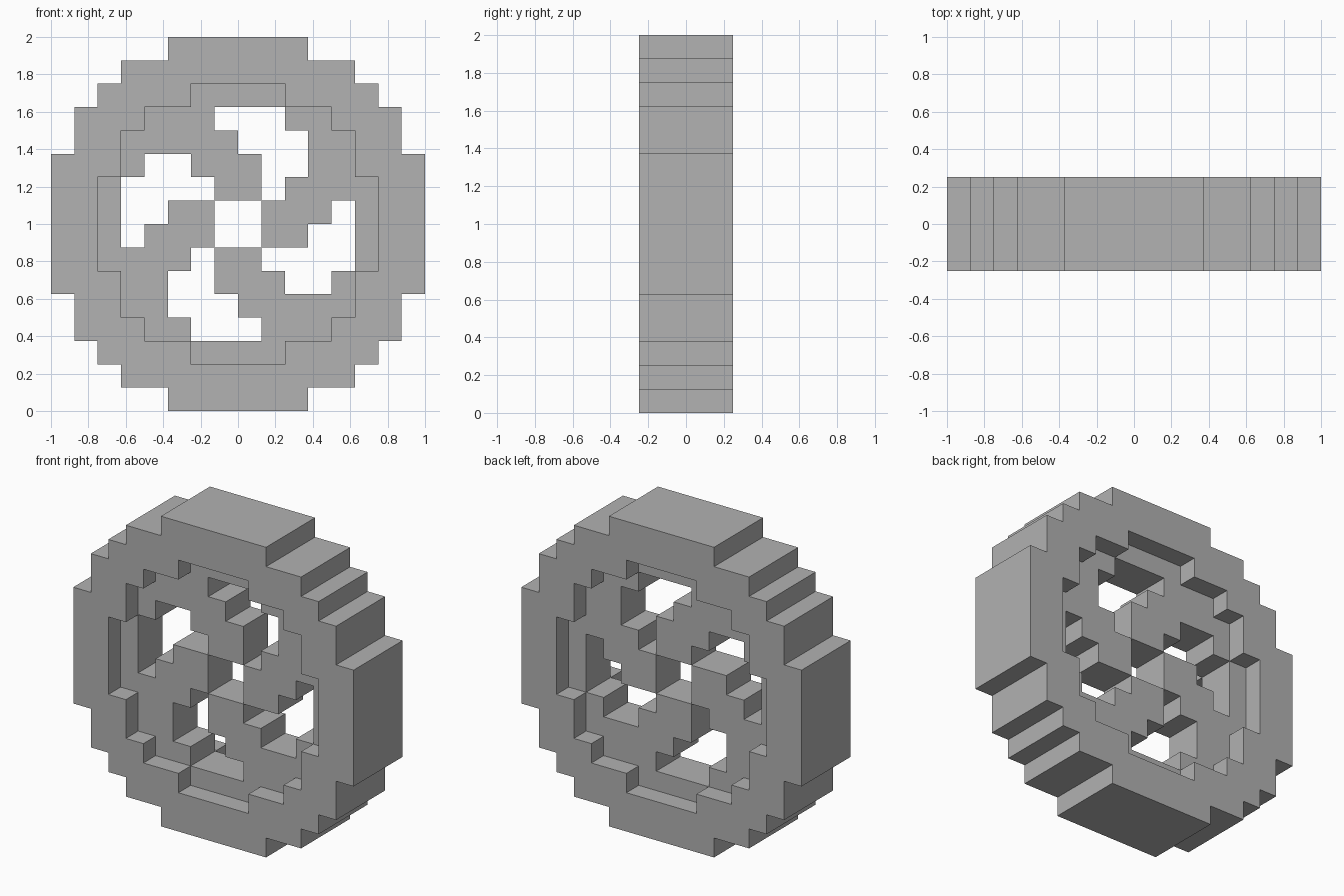
import bpy
import bmesh

cube = bpy.data.objects.get("Cube")
if cube:
    bpy.data.objects.remove(cube, do_unlink=True)

CELL = 0.125   # size of one block
N = 8          # half the wheel's width in blocks

grey = bpy.data.materials.new("grey")
grey.use_nodes = True
colour = (0.445, 0.445, 0.445, 1)
grey.diffuse_color = colour
grey.node_tree.nodes["Principled BSDF"].inputs["Base Color"].default_value = colour

# Half widths of the stepped circles, one per row outward from the centre
OUTER = [8, 8, 8, 7, 7, 6, 5, 3]
INNER = [6, 6, 5, 5, 4, 2, 0, 0]
# One slanted opening: row above the centre -> first and last column
SLOT = {4: (-1, 2), 3: (0, 3), 2: (1, 3), 1: (1, 2)}


def in_circle(i, k, widths):
    """True if block (i, k) lies within the stepped circle."""
    row = k if k >= 0 else -k - 1
    return row < N and -widths[row] <= i < widths[row]


def in_opening(i, k):
    """True inside the axle hole or any of the four turned slots."""
    if -1 <= i < 1 and -1 <= k < 1:
        return True
    for _ in range(4):
        first, end = SLOT.get(k, (0, 0))
        if first <= i < end:
            return True
        i, k = k, -i - 1   # quarter turn
    return False


def in_rim(i, k):
    return in_circle(i, k, OUTER) and not in_circle(i, k, INNER)


def in_spokes(i, k):
    return in_circle(i, k, INNER) and not in_opening(i, k)


def build(name, inside, half_depth):
    """Fill the chosen blocks with front faces, then extrude them backwards."""
    bm = bmesh.new()
    corners = {}

    def corner(i, k):
        if (i, k) not in corners:
            corners[i, k] = bm.verts.new((i * CELL, -half_depth, N * CELL + k * CELL))
        return corners[i, k]

    for i in range(-N, N):
        for k in range(-N, N):
            if inside(i, k):
                bm.faces.new([corner(i, k), corner(i + 1, k),
                              corner(i + 1, k + 1), corner(i, k + 1)])
    front = bm.faces[:]
    # Copy the front as the back, then bridge every open edge
    open_edges = [e for e in bm.edges if e.is_boundary]
    copy = bmesh.ops.duplicate(bm, geom=bm.verts[:] + bm.edges[:] + front)
    twin = copy["vert_map"]
    back = [f for f in copy["geom"] if isinstance(f, bmesh.types.BMFace)]
    bmesh.ops.translate(bm, verts=[twin[v] for v in corners.values()],
                        vec=(0, 2 * half_depth, 0))
    bmesh.ops.reverse_faces(bm, faces=back)
    for e in open_edges:
        loop = e.link_loops[0]
        a, b = loop.vert, loop.link_loop_next.vert
        bm.faces.new([b, a, twin[a], twin[b]])
    mesh = bpy.data.meshes.new(name)
    bm.to_mesh(mesh)
    bm.free()
    mesh.materials.append(grey)
    obj = bpy.data.objects.new(name, mesh)
    bpy.context.collection.objects.link(obj)


build("tyre_rim", in_rim, 2 * CELL)
build("spoked_disc", in_spokes, CELL)
